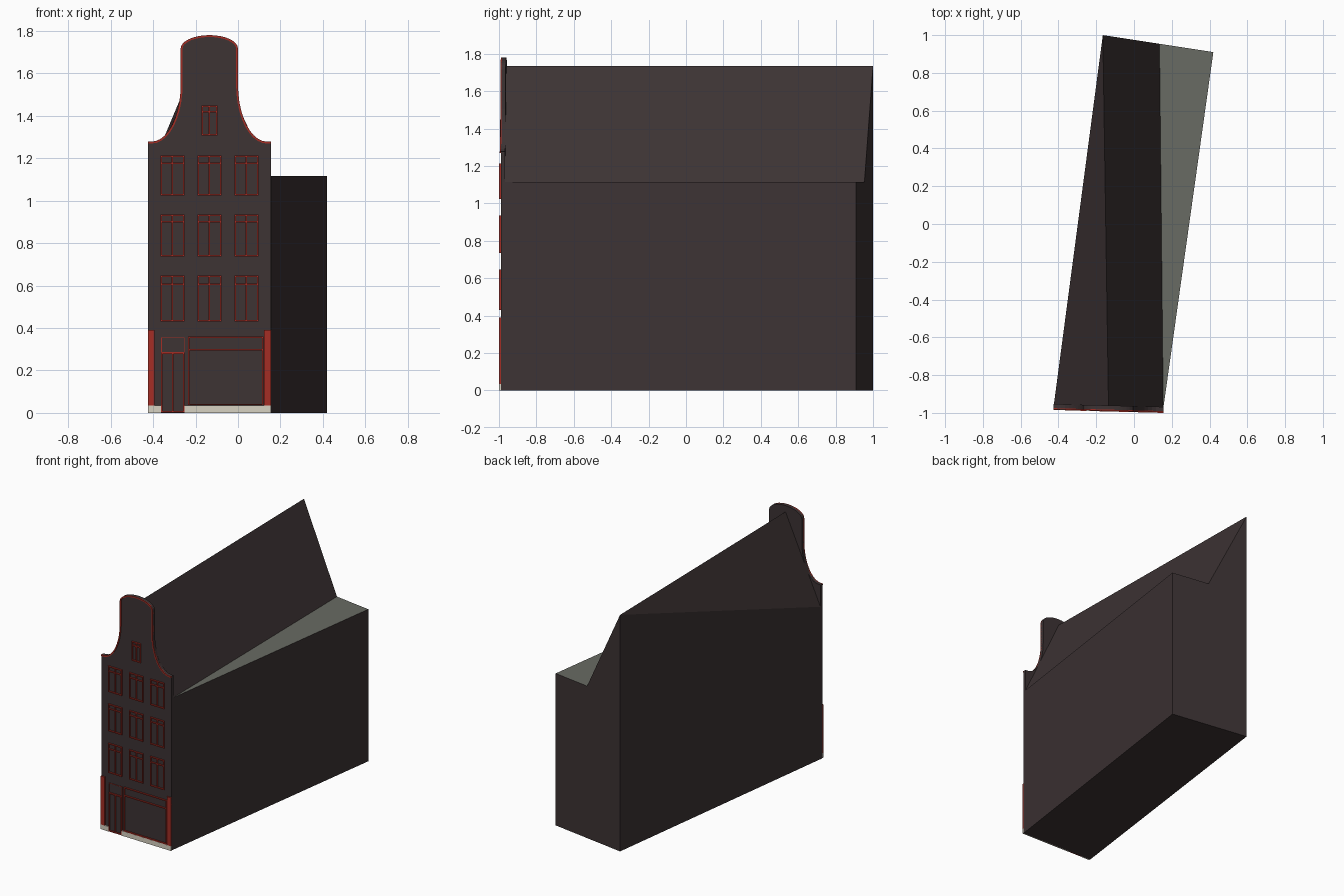
import bpy, bmesh, math

if "Cube" in bpy.data.objects:
    bpy.data.objects.remove(bpy.data.objects["Cube"])


def material(name, rgb):
    m = bpy.data.materials.new(name)
    m.diffuse_color = (*rgb, 1)
    m.use_nodes = True
    m.node_tree.nodes["Principled BSDF"].inputs["Base Color"].default_value = m.diffuse_color
    return m


CHARCOAL = material("charcoal", (0.046, 0.033, 0.034))
RED = material("brick_red", (0.37, 0.027, 0.018))
CREAM = material("cream_stone", (0.68, 0.64, 0.54))
GREY = material("grey_flat_roof", (0.14, 0.145, 0.125))

CX = -0.135          # facade axis
LEFT, RIGHT = -0.425, 0.155


def front(x):
    """y of the slightly turned facade plane."""
    return -0.975 - 0.026 * (x - LEFT)


def finish(name, bm, *mats):
    bmesh.ops.recalc_face_normals(bm, faces=bm.faces)
    me = bpy.data.meshes.new(name)
    bm.to_mesh(me)
    bm.free()
    for m in mats:
        me.materials.append(m)
    ob = bpy.data.objects.new(name, me)
    bpy.context.collection.objects.link(ob)
    return ob


def add_prism(bm, outline, d0, d1):
    """Extrude an (x, z) outline between two depths from the facade plane."""
    a = [bm.verts.new((x, front(x) + d0, z)) for x, z in outline]
    b = [bm.verts.new((x, front(x) + d1, z)) for x, z in outline]
    bm.faces.new(a)
    bm.faces.new(b[::-1])
    n = len(a)
    for i in range(n):
        j = (i + 1) % n
        bm.faces.new((a[i], b[i], b[j], a[j]))


def add_bar(bm, x0, x1, z0, z1, depth=0.01):
    add_prism(bm, [(x0, z0), (x1, z0), (x1, z1), (x0, z1)], -depth, 0.002)


def slab(name, x0, x1, z0, z1, mat, depth):
    bm = bmesh.new()
    add_bar(bm, x0, x1, z0, z1, depth)
    return finish(name, bm, mat)


def frame(name, x0, x1, z0, z1, transom=None, mullion=True, w=0.007, depth=0.01):
    """Rectangular frame with optional transom and middle post."""
    bm = bmesh.new()
    add_bar(bm, x0, x0 + w, z0, z1, depth)
    add_bar(bm, x1 - w, x1, z0, z1, depth)
    add_bar(bm, x0 + w, x1 - w, z0, z0 + w, depth)
    add_bar(bm, x0 + w, x1 - w, z1 - w, z1, depth)
    if transom:
        add_bar(bm, x0 + w, x1 - w, transom - w / 2, transom + w / 2, depth)
    if mullion:
        m = (x0 + x1) / 2
        add_bar(bm, m - w / 2, m + w / 2, z0 + w, z1 - w, depth * 0.9)
    return finish(name, bm, RED)


# House body: skewed footprint, off-square ridge, flat corner beside the roof
E, R = 1.115, 1.735
bm = bmesh.new()
fl, fr, br, bl = [bm.verts.new((x, y, 0)) for x, y in
                  ((LEFT, -0.962), (RIGHT, -0.977), (0.42, 0.91), (-0.165, 1.0))]
efl, efr, ebr, ebm = [bm.verts.new((x, y, E)) for x, y in
                      ((LEFT, -0.962), (RIGHT, -0.977), (0.42, 0.91), (0.135, 0.954))]
ridge_f = bm.verts.new((CX, -0.968, R))
ridge_b = bm.verts.new((-0.165, 1.0, R))
for f in ((fl, bl, br, fr), (fl, fr, efr, ridge_f, efl), (fr, br, ebr, efr),
          (br, bl, ridge_b, ebm, ebr), (bl, fl, efl, ridge_b),
          (efl, ridge_f, ridge_b), (efr, ebm, ridge_b, ridge_f)):
    bm.faces.new(f)
flat = bm.faces.new((efr, ebr, ebm))
flat.material_index = 1
finish("house_body", bm, CHARCOAL, GREY)

# Neck gable outline: concave shoulders, straight neck, rounded top
half = [(0.29, 1.278)]
for i in range(11):
    t = math.pi / 2 * i / 10
    half.append((0.272 - 0.137 * math.sin(t), 1.547 - 0.269 * math.cos(t)))
for i in range(9):
    t = math.pi / 2 * i / 8
    half.append((0.135 * math.cos(t), 1.717 + 0.063 * math.sin(t)))
gable = [(CX + h, z) for h, z in half] + [(CX - h, z) for h, z in half[-2::-1]]

bm = bmesh.new()
add_prism(bm, [(LEFT, 0), (RIGHT, 0)] + gable, 0, 0.022)
finish("facade", bm, CHARCOAL)

# Red trim following the gable edge
bm = bmesh.new()
inner = []
for i, (x, z) in enumerate(gable):
    a, b = gable[max(i - 1, 0)], gable[min(i + 1, len(gable) - 1)]
    dx, dz = b[0] - a[0], b[1] - a[1]
    k = 0.009 / math.hypot(dx, dz)
    inner.append((x - dz * k, z + dx * k))
inner[0] = (gable[0][0], gable[0][1] - 0.009)
inner[-1] = (gable[-1][0], gable[-1][1] - 0.009)
inner = [(x, z) if z < 1.77 else (x, min(z, 1.771)) for x, z in inner]
for i in range(len(gable) - 1):
    add_prism(bm, [gable[i], gable[i + 1], inner[i + 1], inner[i]], -0.006, 0.004)
bmesh.ops.remove_doubles(bm, verts=bm.verts, dist=1e-5)
finish("gable_trim", bm, RED)

# Three rows of three windows, and the attic window
for row, (z0, z1, tr) in enumerate(((0.43, 0.647, 0.605), (0.736, 0.935, 0.9),
                                    (1.024, 1.213, 1.176))):
    for col in range(3):
        c = -0.309 + 0.1745 * col
        frame(f"window_{row + 1}_{col + 1}", c - 0.057, c + 0.057, z0, z1, tr)
frame("attic_window", -0.172, -0.097, 1.307, 1.448, 1.42)

# Ground floor: door with top light, shop window, pilasters, plinth
frame("door_frame", -0.362, -0.252, 0.002, 0.284)
frame("door_top_light", -0.362, -0.252, 0.284, 0.355, mullion=False, w=0.003, depth=0.004)
frame("shop_window", -0.236, 0.119, 0.036, 0.36, 0.298, mullion=False)
slab("left_pilaster", LEFT, -0.393, 0.035, 0.39, RED, 0.01)
slab("right_pilaster", 0.122, RIGHT, 0.035, 0.39, RED, 0.01)
slab("left_plinth", LEFT, -0.362, 0, 0.035, CREAM, 0.009)
slab("right_plinth", -0.252, RIGHT, 0, 0.035, CREAM, 0.009)
